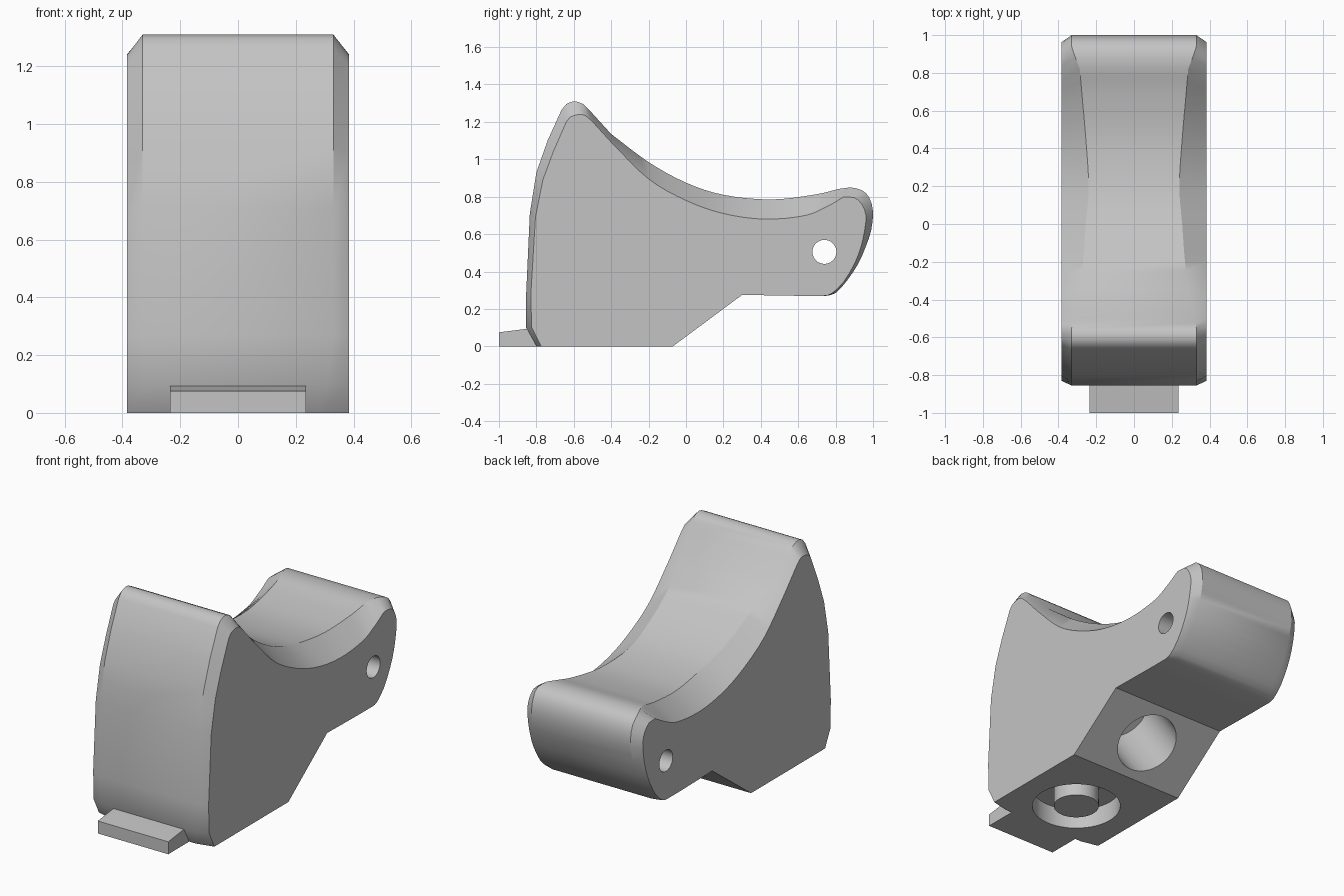
import bpy
import bmesh
from math import atan2, pi
from mathutils import Matrix, Vector

default_cube = bpy.data.objects.get("Cube")
if default_cube:
    bpy.data.objects.remove(default_cube, do_unlink=True)

HALF_WIDTH = 0.385

grey = bpy.data.materials.new("light grey plastic")
grey.use_nodes = True
grey.diffuse_color = (0.55, 0.55, 0.55, 1)
grey.node_tree.nodes["Principled BSDF"].inputs["Base Color"].default_value = grey.diffuse_color


def add_object(name, bm):
    bmesh.ops.recalc_face_normals(bm, faces=bm.faces[:])
    mesh = bpy.data.meshes.new(name)
    bm.to_mesh(mesh)
    bm.free()
    mesh.materials.append(grey)
    obj = bpy.data.objects.new(name, mesh)
    bpy.context.collection.objects.link(obj)
    return obj


def loft(name, sections):
    """Bridge equal-length closed loops and cap both ends."""
    bm = bmesh.new()
    loops = [[bm.verts.new(point) for point in section] for section in sections]
    for first, second in zip(loops, loops[1:]):
        for i in range(len(first)):
            j = (i + 1) % len(first)
            bm.faces.new((first[i], first[j], second[j], second[i]))
    bm.faces.new(loops[0])
    bm.faces.new(loops[-1])
    return add_object(name, bm)


def cylinder(name, center, axis, radius, length):
    """Cylinder centred on a point along an axis."""
    bm = bmesh.new()
    turn = Vector(axis).to_track_quat("Z", "Y").to_matrix().to_4x4()
    bmesh.ops.create_cone(bm, cap_ends=True, segments=48, radius1=radius,
                          radius2=radius, depth=length,
                          matrix=Matrix.Translation(center) @ turn)
    return add_object(name, bm)


def combine(target, other, operation):
    modifier = target.modifiers.new(operation.title(), "BOOLEAN")
    modifier.operation = operation
    modifier.solver = "EXACT"
    modifier.object = other
    bpy.ops.object.select_all(action="DESELECT")
    bpy.context.view_layer.objects.active = target
    target.select_set(True)
    bpy.ops.object.modifier_apply(modifier=modifier.name)
    bpy.data.objects.remove(other, do_unlink=True)


def smooth_path(points, steps):
    """Catmull-Rom interpolation through rows of numbers."""
    rows = [Vector(p) for p in points]
    padded = [rows[0] * 2 - rows[1]] + rows + [rows[-1] * 2 - rows[-2]]
    result = []
    for a, b, c, d in zip(padded, padded[1:], padded[2:], padded[3:]):
        for k in range(steps):
            t = k / steps
            result.append((b * 2 + (c - a) * t + (a * 2 - b * 5 + c * 4 - d) * t ** 2
                           + (b * 3 - a - c * 3 + d) * t ** 3) / 2)
    return result + [rows[-1]]


# Each row: crest y, z, then side edge y, z, then crest half width
front = [
    (-0.80, 0, -0.775, 0, 0.28),
    (-0.855, 0.10, -0.825, 0.10, 0.31),
    (-0.855, 0.27, -0.83, 0.27, 0.33),
    (-0.835, 0.71, -0.805, 0.69, 0.33),
    (-0.80, 0.93, -0.765, 0.89, 0.33),
    (-0.74, 1.10, -0.71, 1.04, 0.33),
    (-0.665, 1.265, -0.64, 1.20, 0.33),
]
tip = [
    (-0.64, 1.295, -0.62, 1.225, 0.33),
    (-0.60, 1.31, -0.585, 1.238, 0.33),
    (-0.55, 1.295, -0.54, 1.235, 0.33),
    (-0.50, 1.245, -0.49, 1.19, 0.32),
]
saddle = [
    (-0.40, 1.135, -0.39, 1.08, 0.295),
    (-0.20, 0.985, -0.20, 0.895, 0.27),
    (0, 0.875, 0, 0.78, 0.255),
    (0.20, 0.81, 0.20, 0.71, 0.24),
    (0.45, 0.785, 0.42, 0.68, 0.255),
    (0.68, 0.81, 0.64, 0.70, 0.275),
    (0.82, 0.842, 0.77, 0.755, 0.287),
]
tail = [
    (0.88, 0.85, 0.84, 0.797, 0.31),
    (0.94, 0.835, 0.90, 0.795, 0.33),
    (0.98, 0.795, 0.94, 0.76, 0.33),
    (1.0, 0.72, 0.962, 0.70, 0.33),
    (0.99, 0.62, 0.955, 0.62, 0.33),
    (0.96, 0.53, 0.935, 0.53, 0.33),
    (0.92, 0.44, 0.90, 0.44, 0.33),
    (0.86, 0.35, 0.84, 0.34, 0.33),
    (0.80, 0.285, 0.775, 0.28, 0.33),
    (0.75, 0.27, 0.735, 0.27, 0.33),
]
underside = [(y, z, y, z, 0.33) for y, z in ((0.60, 0.27), (0.30, 0.275), (-0.07, 0))]

profile = front + smooth_path(tip, 2) + smooth_path(saddle, 4) + smooth_path(tail, 2) + underside

# Main body: flat sides, bevelled rim and crosswise crest
body = loft("saddle_body", [
    [(-HALF_WIDTH, p[2], p[3]) for p in profile],
    [(-p[4], p[0], p[1]) for p in profile],
    [(p[4], p[0], p[1]) for p in profile],
    [(HALF_WIDTH, p[2], p[3]) for p in profile],
])

# Front locating tab
tab_outline = [(-1, 0), (-0.78, 0), (-0.78, 0.10), (-0.855, 0.093), (-1, 0.075)]
tab = loft("front_tab", [[(x, y, z) for y, z in tab_outline] for x in (-0.235, 0.235)])

# Pin hole through the tail
combine(body, cylinder("pin_hole", (0, 0.74, 0.505), (1, 0, 0), 0.064, 1), "DIFFERENCE")

# Blind hole square to the sloped underside
slope_normal = Vector((0, 0.275, -0.37)).normalized()
slope_center = Vector((0, 0.115, 0.1375))
combine(body, cylinder("slope_hole", slope_center, slope_normal, 0.18, 0.84), "DIFFERENCE")

# Round recess in the base with a central peg
combine(body, cylinder("base_recess", (0, -0.51, 0), (0, 0, 1), 0.25, 0.24), "DIFFERENCE")
peg = cylinder("base_peg", (0, -0.51, 0.065), (0, 0, 1), 0.128, 0.13)

# Smooth shading with crisp edges
bpy.ops.object.select_all(action="DESELECT")
for obj in (body, tab, peg):
    obj.select_set(True)
bpy.context.view_layer.objects.active = body
bpy.ops.object.shade_smooth_by_angle(angle=pi / 6)
